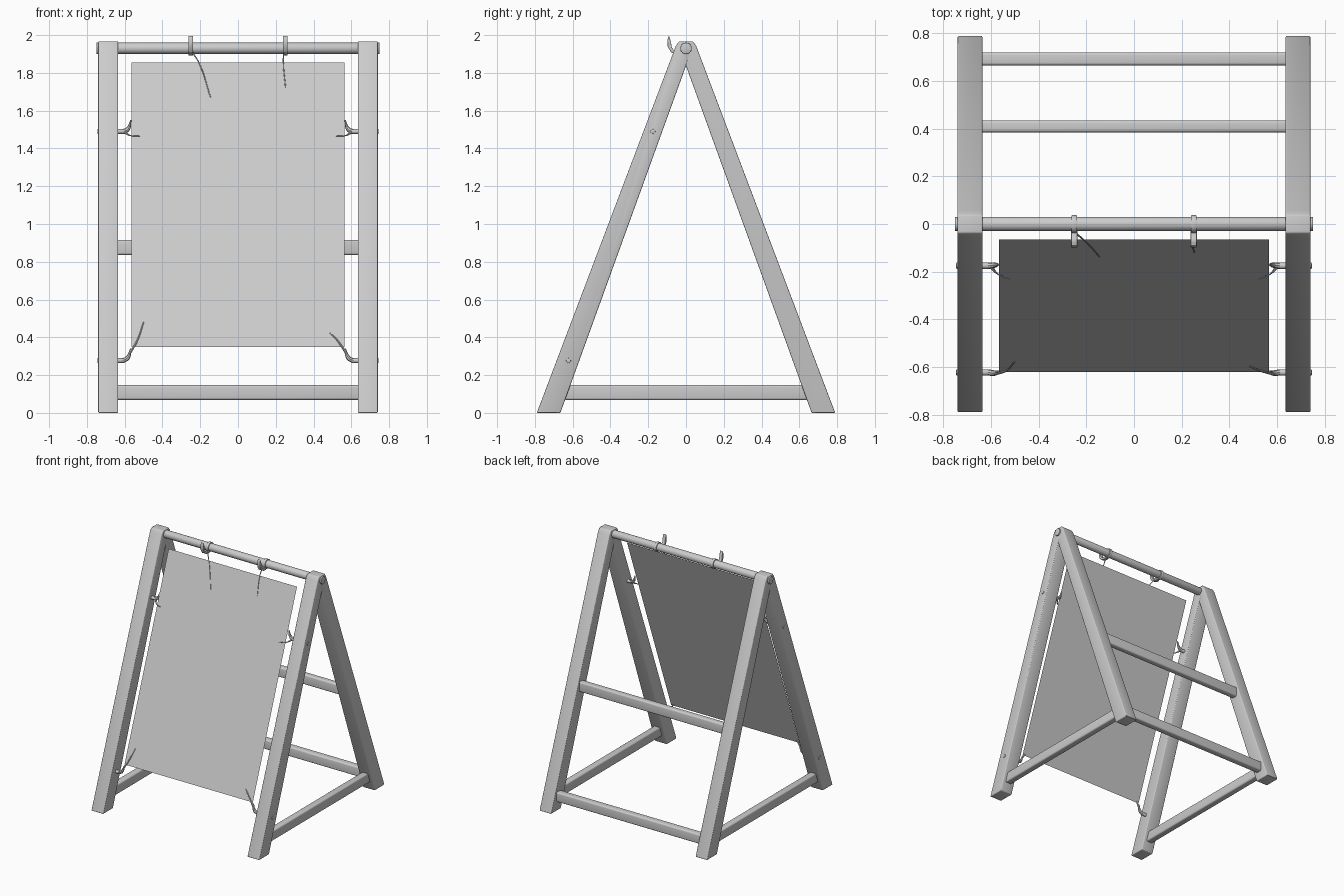
import bpy, math
from mathutils import Vector

if "Cube" in bpy.data.objects:
    bpy.data.objects.remove(bpy.data.objects["Cube"])

SLOPE = 0.369          # lean of legs and panel (y per z)
LEAN = math.atan(SLOPE)


def finish(ob, bevel=0.0, seg=3):
    """Bevel edges and smooth while keeping sharp creases."""
    bpy.ops.object.select_all(action='DESELECT')
    ob.select_set(True)
    bpy.context.view_layer.objects.active = ob
    if bevel:
        m = ob.modifiers.new("bevel", 'BEVEL')
        m.width, m.segments, m.limit_method = bevel, seg, 'ANGLE'
        bpy.ops.object.modifier_apply(modifier="bevel")
    bpy.ops.object.shade_smooth_by_angle(angle=math.radians(35))
    return ob


def mesh(name, verts, faces):
    me = bpy.data.meshes.new(name)
    me.from_pydata(verts, [], faces)
    ob = bpy.data.objects.new(name, me)
    bpy.context.collection.objects.link(ob)
    return ob


def prism(name, profile, x0, x1, bevel):
    """Extrude a (y, z) profile along x."""
    n = len(profile)
    v = [(x, y, z) for x in (x0, x1) for y, z in profile]
    f = [tuple(range(n))[::-1], tuple(range(n, 2 * n))]
    f += [(i, (i + 1) % n, (i + 1) % n + n, i + n) for i in range(n)]
    ob = mesh(name, v, f)
    bpy.context.view_layer.objects.active = ob
    bpy.ops.object.mode_set(mode='EDIT')
    bpy.ops.mesh.select_all(action='SELECT')
    bpy.ops.mesh.normals_make_consistent(inside=False)
    bpy.ops.object.mode_set(mode='OBJECT')
    return finish(ob, bevel)


def bar(name, size, loc, tilt=0.0, bevel=0.012):
    bpy.ops.mesh.primitive_cube_add(size=1, location=loc)
    ob = bpy.context.object
    ob.name = name
    ob.scale = size
    bpy.ops.object.transform_apply(location=False, rotation=False, scale=True)
    ob.rotation_euler.x = tilt
    return finish(ob, bevel, 4)


def rod(name, x0, x1, y, z, r, sides=24):
    bpy.ops.mesh.primitive_cylinder_add(vertices=sides, radius=r, depth=abs(x1 - x0),
                                        location=((x0 + x1) / 2, y, z),
                                        rotation=(0, math.pi / 2, 0))
    bpy.context.object.name = name
    return finish(bpy.context.object, 0.003, 2)


def tube(name, pts, radii):
    """Smooth tapered cord through the points."""
    cu = bpy.data.curves.new(name, 'CURVE')
    cu.dimensions = '3D'
    cu.bevel_depth, cu.bevel_resolution, cu.use_fill_caps = 1.0, 2, True
    sp = cu.splines.new('BEZIER')
    sp.resolution_u = 5
    sp.bezier_points.add(len(pts) - 1)
    for b, p, r in zip(sp.bezier_points, pts, radii):
        b.co, b.radius = Vector(p), r
        b.handle_left_type = b.handle_right_type = 'AUTO'
    ob = bpy.data.objects.new(name, cu)
    bpy.context.collection.objects.link(ob)
    bpy.ops.object.select_all(action='DESELECT')
    ob.select_set(True)
    bpy.context.view_layer.objects.active = ob
    bpy.ops.object.convert(target='MESH')
    return finish(bpy.context.object)


def panel_y(z):
    return -0.065 - (1.855 - z) * SLOPE


# A-frame sides: legs meet around the top rod
leg = [(-0.79, 0), (-0.665, 0), (0, 1.837), (0.03, 1.93), (0.037, 1.967),
       (-0.037, 1.967), (-0.055, 1.94)]
for s, side in ((-1, "left"), (1, "right")):
    prism(side + "_front_leg", leg, s * 0.634, s * 0.74, 0.006)
    prism(side + "_back_leg", [(-y, z) for y, z in leg], s * 0.635, s * 0.739, 0.006)
    bar(side + "_side_rail", (0.055, 1.29, 0.08), (s * 0.687, 0, 0.108))

# Cross members
rod("top_rod", -0.75, 0.75, 0, 1.93, 0.03)
bar("lower_back_rail", (1.3, 0.055, 0.078), (0, 0.692, 0.108))
bar("middle_back_rail", (1.3, 0.05, 0.08), (0, 0.409, 0.876))

# Thin sloping board
zs = (0.35, 1.855)
mesh("board", [(-0.565, panel_y(zs[0]), zs[0]), (0.565, panel_y(zs[0]), zs[0]),
               (0.565, panel_y(zs[1]), zs[1]), (-0.565, panel_y(zs[1]), zs[1])],
     [(0, 1, 2, 3)])

# Pegs through the front legs, with cord ties to the board edges
for s, side in ((-1, "left"), (1, "right")):
    for level, y, z in (("upper", -0.175, 1.49), ("lower", -0.622, 0.277)):
        rod(f"{side}_{level}_peg", s * 0.60, s * 0.745, y, z, 0.013, 12)
    tube(side + "_upper_tie", [(s * 0.61, -0.175, 1.49), (s * 0.585, -0.172, 1.5),
                               (s * 0.567, -0.17, 1.55)], (0.013, 0.012, 0.003))
    tube(side + "_upper_tail", [(s * 0.60, -0.178, 1.485), (s * 0.57, -0.21, 1.468),
                                (s * 0.52, -0.232, 1.465)], (0.008, 0.003, 0.002))
    ex, ez = (0.50, 0.48) if s < 0 else (0.485, 0.425)
    tube(side + "_lower_tie", [(s * 0.61, -0.622, 0.277), (s * 0.585, -0.625, 0.29),
                               (s * 0.567, -0.618, 0.34)], (0.013, 0.012, 0.004))
    tube(side + "_lower_tail", [(s * 0.585, -0.628, 0.295),
                                (s * (ex + 0.565) / 2, panel_y(0.385) - 0.006, 0.385),
                                (s * ex, panel_y(ez) - 0.004, ez)], (0.007, 0.004, 0.003))

    # Band around the top rod with an upturned hook and a loose tail
    rod(side + "_rod_band", s * 0.25 - 0.012, s * 0.25 + 0.012, 0, 1.93, 0.037)
    hook = [(-0.02, 1.91), (-0.06, 1.915), (-0.075, 1.935), (-0.08, 1.965), (-0.09, 1.998),
            (-0.098, 1.975), (-0.097, 1.94), (-0.08, 1.91), (-0.05, 1.893), (-0.02, 1.892)]
    prism(side + "_rod_hook", hook, s * 0.25 - 0.013, s * 0.25 + 0.013, 0.003)
    ex, ez = (-0.145, 1.67) if s < 0 else (0.252, 1.72)
    tube(side + "_rod_tail", [(s * 0.242, -0.04, 1.91),
                              (-0.205 if s < 0 else 0.24, panel_y(1.85) - 0.005, 1.85),
                              (ex, panel_y(ez) - 0.004, ez)], (0.004, 0.003, 0.003))
